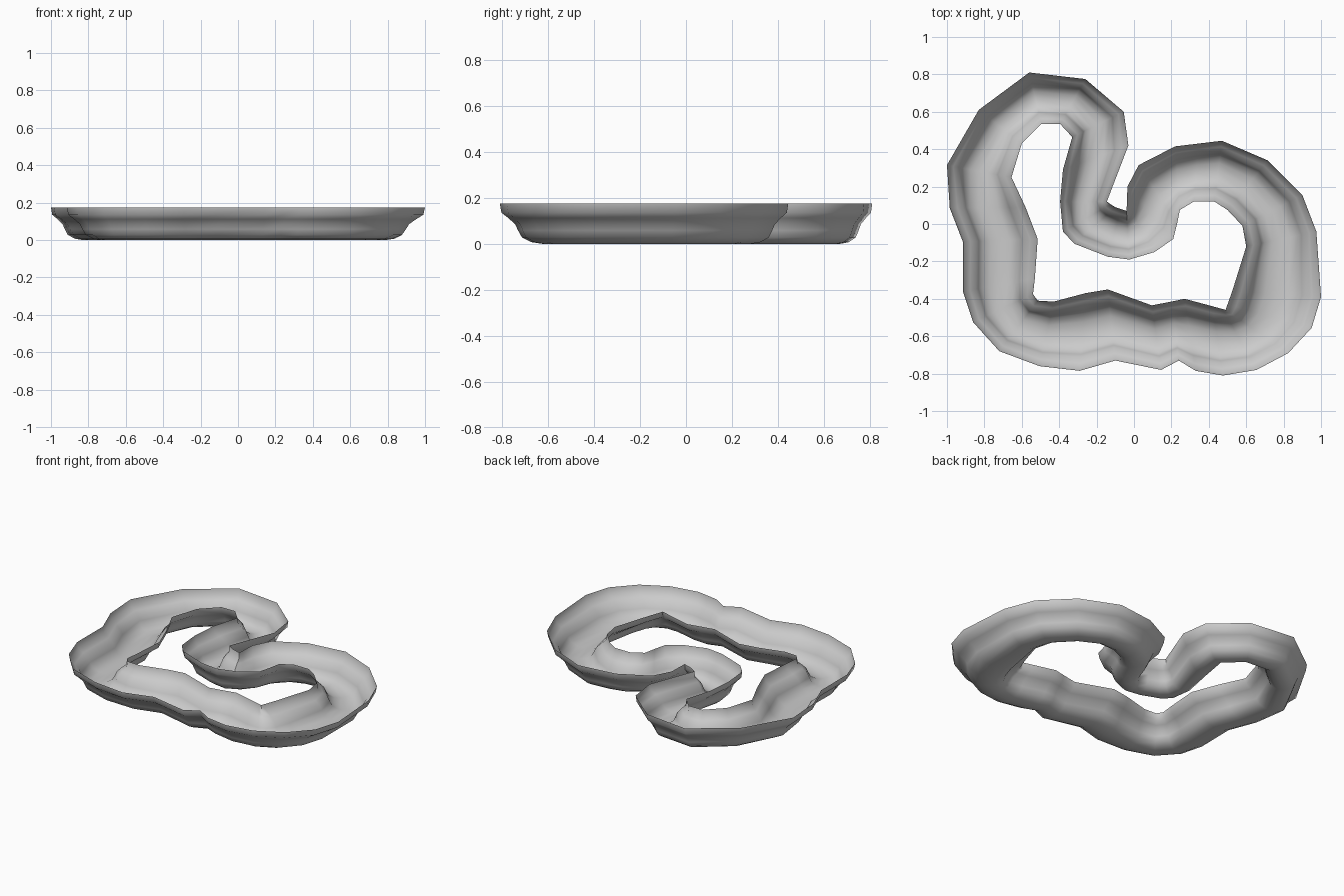
import bpy, bmesh, math
from mathutils import Vector

# Stations around the loop: outer rim x, y and matching inner rim x, y
stations = [
    (-.56, .81, -.495, .535), (-.26, .775, -.395, .535), (-.055, .60, -.33, .465),
    (-.03, .42, -.38, .29), (-.145, .12, -.395, .12), (-.125, .105, -.38, -.04),
    (-.10, .09, -.32, -.105), (-.07, .08, -.14, -.175), (-.04, .07, -.025, -.19),
    (-.038, .11, .11, -.15), (-.035, .20, .21, -.08), (.025, .315, .23, .0),
    (.22, .415, .245, .075), (.345, .43, .32, .12), (.47, .445, .43, .12),
    (.715, .34, .50, .075), (.90, .155, .58, -.01), (.975, -.04, .60, -.12),
    (1.0, -.39, .525, -.36), (.95, -.555, .50, -.43), (.825, -.69, .49, -.46),
    (.655, -.78, .475, -.455), (.475, -.81, .42, -.44), (.33, -.785, .27, -.40),
    (.24, -.73, .20, -.415), (.145, -.78, .095, -.435), (-.10, -.73, -.14, -.35),
    (-.29, -.785, -.26, -.37), (-.505, -.76, -.43, -.415), (-.72, -.68, -.515, -.41),
    (-.86, -.525, -.54, -.375), (-.915, -.36, -.53, -.29), (-.915, -.095, -.515, -.08),
    (-.985, .085, -.58, .09), (-1.0, .315, -.655, .25), (-.83, .61, -.60, .43),
]

# Half of the gutter section: fraction across the channel, height
half = [(0, .175), (.02, .135), (.10, .112), (.18, .085), (.215, .058),
        (.26, .028), (.37, .007), (.5, 0)]
section = half + [(1 - t, z) for t, z in reversed(half[:-1])]

# Open channel swept round the closed loop
bm = bmesh.new()
rings = []
for ox, oy, ix, iy in stations:
    a, b = Vector((ox, oy)), Vector((ix, iy))
    rings.append([bm.verts.new((*a.lerp(b, t), z)) for t, z in section])
for i, ring in enumerate(rings):
    nxt = rings[(i + 1) % len(rings)]
    for j in range(len(section) - 1):
        bm.faces.new((ring[j], ring[j + 1], nxt[j + 1], nxt[j]))
bm.normal_update()
if sum(f.normal.z * f.calc_area() for f in bm.faces) < 0:
    bmesh.ops.reverse_faces(bm, faces=bm.faces[:])

mesh = bpy.data.meshes.new("channel_loop")
bm.to_mesh(mesh)
bm.free()
channel = bpy.data.objects.new("channel_loop", mesh)
bpy.context.collection.objects.link(channel)
bpy.context.view_layer.objects.active = channel
channel.select_set(True)
bpy.ops.object.shade_smooth_by_angle(angle=math.radians(60))
